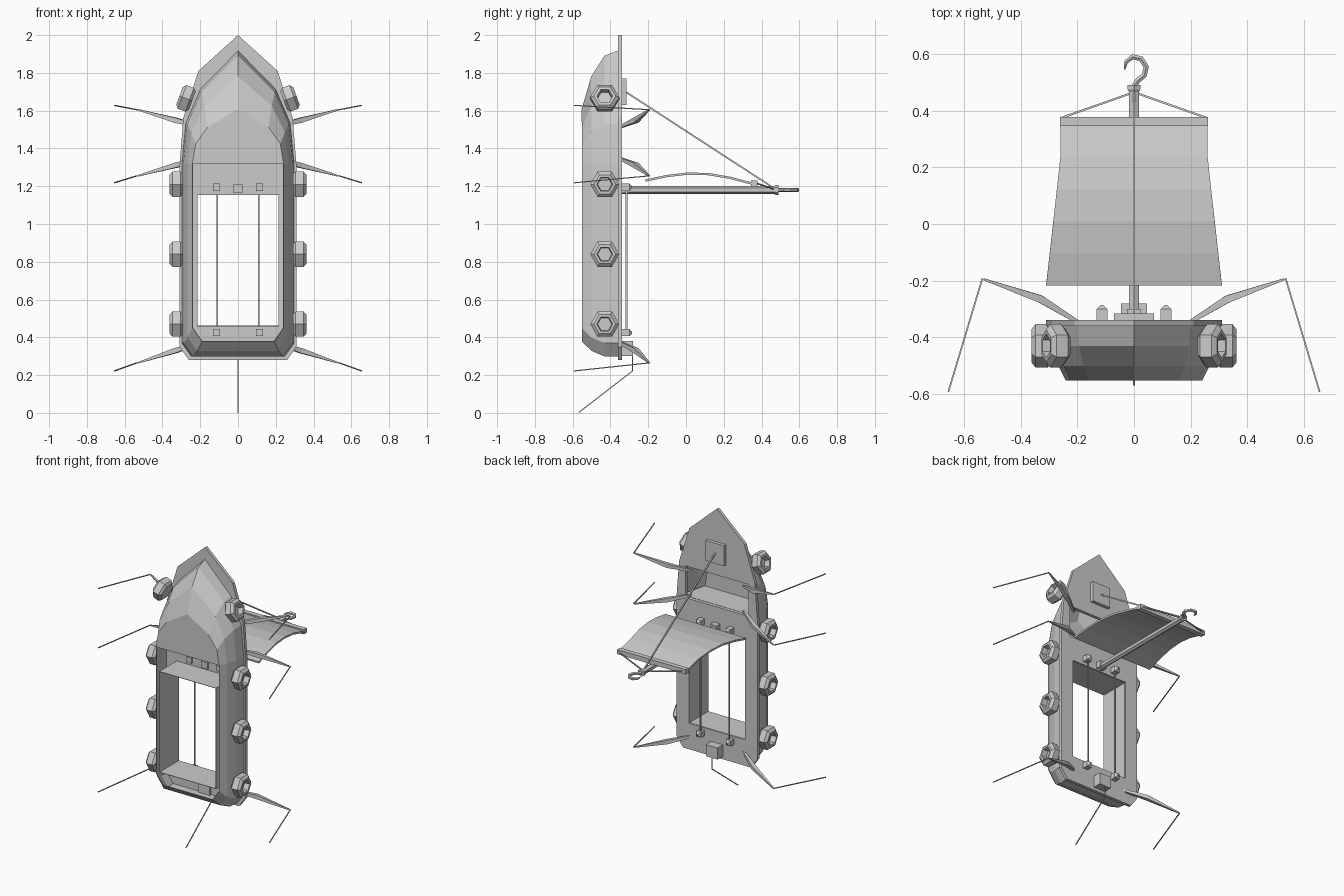
import bpy, bmesh, math
from mathutils import Vector, Matrix

cube = bpy.data.objects.get("Cube")
if cube:
    bpy.data.objects.remove(cube, do_unlink=True)

grey = bpy.data.materials.new("plain_grey")
grey.use_nodes = True
grey.diffuse_color = (0.6, 0.6, 0.6, 1)
grey.node_tree.nodes["Principled BSDF"].inputs["Base Color"].default_value = (0.6, 0.6, 0.6, 1)


def finish(name, bm, normals=True):
    if normals:
        bmesh.ops.recalc_face_normals(bm, faces=bm.faces)
    mesh = bpy.data.meshes.new(name)
    bm.to_mesh(mesh)
    bm.free()
    mesh.materials.append(grey)
    ob = bpy.data.objects.new(name, mesh)
    bpy.context.collection.objects.link(ob)
    return ob


def box(name, lo, hi):
    bm = bmesh.new()
    lo, hi = Vector(lo), Vector(hi)
    size = hi - lo
    bmesh.ops.create_cube(bm, size=1, matrix=Matrix.Translation((lo + hi) / 2) @ Matrix.Diagonal((*size, 1)))
    return finish(name, bm)


def loft(bm, rings, caps=True):
    loops = [[bm.verts.new(p) for p in r] for r in rings]
    n = len(loops[0])
    for a, b in zip(loops, loops[1:]):
        for i in range(n):
            bm.faces.new((a[i], a[(i + 1) % n], b[(i + 1) % n], b[i]))
    if caps:
        bm.faces.new(loops[0])
        bm.faces.new(loops[-1])
    return loops


def tube(name, points, radii, sides=4):
    """Tapered rod along a path."""
    pts = [Vector(p) for p in points]
    if not isinstance(radii, (list, tuple)):
        radii = [radii] * len(pts)
    rings = []
    for i, p in enumerate(pts):
        d = (pts[min(i + 1, len(pts) - 1)] - pts[max(i - 1, 0)]).normalized()
        ref = Vector((0, 0, 1)) if abs(d.z) < 0.9 else Vector((1, 0, 0))
        u = d.cross(ref).normalized()
        v = d.cross(u)
        turn = [math.tau * (k + 0.5) / sides for k in range(sides)]
        rings.append([p + radii[i] * (u * math.cos(t) + v * math.sin(t)) for t in turn])
    bm = bmesh.new()
    loft(bm, rings)
    return finish(name, bm)


def mirrored(half):
    """Close a half outline that starts on the centre line."""
    return half + [(-x, z) for x, z in reversed(half) if x > 0]


def solidify(ob, thickness):
    mod = ob.modifiers.new("thickness", "SOLIDIFY")
    mod.thickness = thickness
    mod.offset = 0


# Hull shell: stacked outlines from the deck to the flat bottom
BULKHEAD = 1.32


def hull_ring(y, w, top, low):
    bow = top - BULKHEAD
    half = [(0, top), (0.67 * w, BULKHEAD + 0.66 * bow), (0.93 * w, BULKHEAD + 0.36 * bow),
            (w, BULKHEAD), (w, low + 0.07), (w - 0.05, low)]
    return [(x, y, z) for x, z in mirrored(half)]


bm = bmesh.new()
loops = loft(bm, [hull_ring(-0.36, 0.295, 1.915, 0.30), hull_ring(-0.43, 0.287, 1.89, 0.30),
                  hull_ring(-0.50, 0.265, 1.78, 0.33), hull_ring(-0.55, 0.24, 1.61, 0.38)], caps=False)
# Flat bottom of the bow only; the lower part stays open
bm.faces.new([v for v in loops[-1] if v.co.z > BULKHEAD - 0.01])
solidify(finish("hull", bm), 0.004)

# Bulkhead under the bow hatch
bm = bmesh.new()
bm.faces.new([bm.verts.new(p) for p in ((-0.29, -0.36, BULKHEAD), (0.29, -0.36, BULKHEAD),
                                        (0.24, -0.548, BULKHEAD), (-0.24, -0.548, BULKHEAD))])
solidify(finish("bulkhead", bm), 0.004)


# Deck plate with a bow hatch and a large well
def rect(w, low, top):
    return [(-w, low), (w, low), (w, top), (-w, top)]


WELL = rect(0.215, 0.46, 1.155)
deck_outline = mirrored([(0, 2.0), (0.21, 1.81), (0.29, 1.56), (0.31, 1.3), (0.31, 0.35), (0.26, 0.28)])
bm = bmesh.new()
for loop in (deck_outline, WELL, rect(0.24, BULKHEAD, 1.54)):
    vs = [bm.verts.new((x, -0.338, z)) for x, z in loop]
    for a, b in zip(vs, vs[1:] + vs[:1]):
        bm.edges.new((a, b))
bmesh.ops.triangle_fill(bm, edges=bm.edges[:], use_beauty=True, normal=(0, 1, 0))
bmesh.ops.dissolve_limit(bm, angle_limit=0.01, verts=bm.verts, edges=bm.edges)
out = bmesh.ops.extrude_face_region(bm, geom=bm.faces[:])
for v in out["geom"]:
    if isinstance(v, bmesh.types.BMVert):
        v.co.y = -0.36
finish("deck", bm)

# Lining of the well
bm = bmesh.new()
loft(bm, [[(x, y, z) for x, z in WELL] for y in (-0.345, -0.55)], caps=False)
solidify(finish("well_lining", bm), 0.004)


# Hexagonal fenders with a recessed centre
def fender(name, x, z, side, tilt):
    bm = bmesh.new()
    profile = [(-0.035, 0.06), (-0.02, 0.077), (0.022, 0.077), (0.037, 0.058), (0.037, 0.042), (0.0, 0.038)]
    rings = [[(d, r * math.cos(k * math.pi / 3), r * math.sin(k * math.pi / 3)) for k in range(6)]
             for d, r in profile]
    loft(bm, rings)
    bm.transform(Matrix.Translation((x, -0.43, z)) @ Matrix.Rotation(-tilt, 4, "Y"))
    if side < 0:
        bm.transform(Matrix.Diagonal((-1, 1, 1, 1)))
    finish(name, bm)


for side in (1, -1):
    tag = "left" if side > 0 else "right"
    for i, z in enumerate((0.47, 0.84, 1.21)):
        fender(f"fender_{tag}_{i + 1}", 0.325, z, side, 0)
    fender(f"fender_{tag}_bow", 0.275, 1.665, side, 0.35)

    # Outriggers: a tapered arm and a thin rod hanging off its tip
    for place, base, tip, end in (("bow", 1.515, 1.605, 1.628), ("middle", 1.345, 1.255, 1.218),
                                  ("stern", 0.37, 0.265, 0.222)):
        mid = base + (tip - base) * 0.38
        tube(f"{place}_arm_{tag}", [(side * 0.2, -0.345, base), (side * 0.33, -0.265, mid),
                                    (side * 0.53, -0.195, tip)], [0.01, 0.019, 0.005])
        tube(f"{place}_rod_{tag}", [(side * 0.535, -0.192, tip), (side * 0.655, -0.592, end)], 0.004)

    # Cleats and the rope between them
    for place, z in (("low", 0.425), ("high", 1.195)):
        bm = bmesh.new()
        x = side * 0.113
        rings = [[(x + a * r, y, z + b * r) for a, b in rect(1, -1, 1)]
                 for y, r in ((-0.375, 0.019), (-0.30, 0.019), (-0.285, 0.004))]
        loft(bm, rings)
        finish(f"{place}_cleat_{tag}", bm)
    tube(f"rope_{tag}", [(side * 0.11, -0.315, 0.43), (side * 0.11, -0.315, 1.19)], 0.006)

    # Lines from the yard to the mast head
    tube(f"yard_line_{tag}", [(side * 0.255, 0.375, 1.215), (0, 0.465, 1.185)], 0.005)

# Fittings on the deck
box("stay_block", (-0.07, -0.34, 1.63), (0.07, -0.315, 1.77))
box("rudder_block", (-0.045, -0.375, 0.30), (0.045, -0.28, 0.38))
tube("rudder_rod", [(0, -0.283, 0.36), (0, -0.283, 0.22)], 0.004)
tube("rudder_tiller", [(0, -0.283, 0.222), (0, -0.568, 0.002)], 0.004)
box("mast_foot", (-0.025, -0.37, 1.165), (0.025, -0.30, 1.21))

# Mast, stay, yard and hook
tube("mast", [(0, -0.36, 1.18), (0, 0.47, 1.18)], 0.02, 6)
tube("stay", [(0, -0.32, 1.70), (0, 0.465, 1.19)], 0.006)
box("yard", (-0.262, 0.345, 1.198), (0.262, 0.378, 1.23))
tube("mast_head", [(0, 0.455, 1.18), (0, 0.475, 1.18), (0, 0.49, 1.18)], [0.014, 0.026, 0.026], 6)
hook = [(0, 0.485), (0.012, 0.505), (0.036, 0.525), (0.043, 0.555), (0.025, 0.583), (-0.005, 0.59),
        (-0.028, 0.572), (-0.033, 0.545)]
tube("hook", [(x, y, 1.18) for x, y in hook], [0.011] * 5 + [0.011, 0.008, 0.003], 6)

# Billowing sail, narrower toward the yard
rows, cols = 5, 6
bm = bmesh.new()
grid = []
for i in range(rows + 1):
    t = i / rows
    w = 0.31 - 0.05 * min(1, t * 1.25)
    y = -0.215 + 0.56 * t
    z = 1.23 - 0.015 * t + 0.045 * math.sin(math.pi * t)
    grid.append([bm.verts.new((w * (2 * j / cols - 1), y, z)) for j in range(cols + 1)])
for i in range(rows):
    for j in range(cols):
        bm.faces.new((grid[i][j], grid[i][j + 1], grid[i + 1][j + 1], grid[i + 1][j]))
solidify(finish("sail", bm), 0.012)
